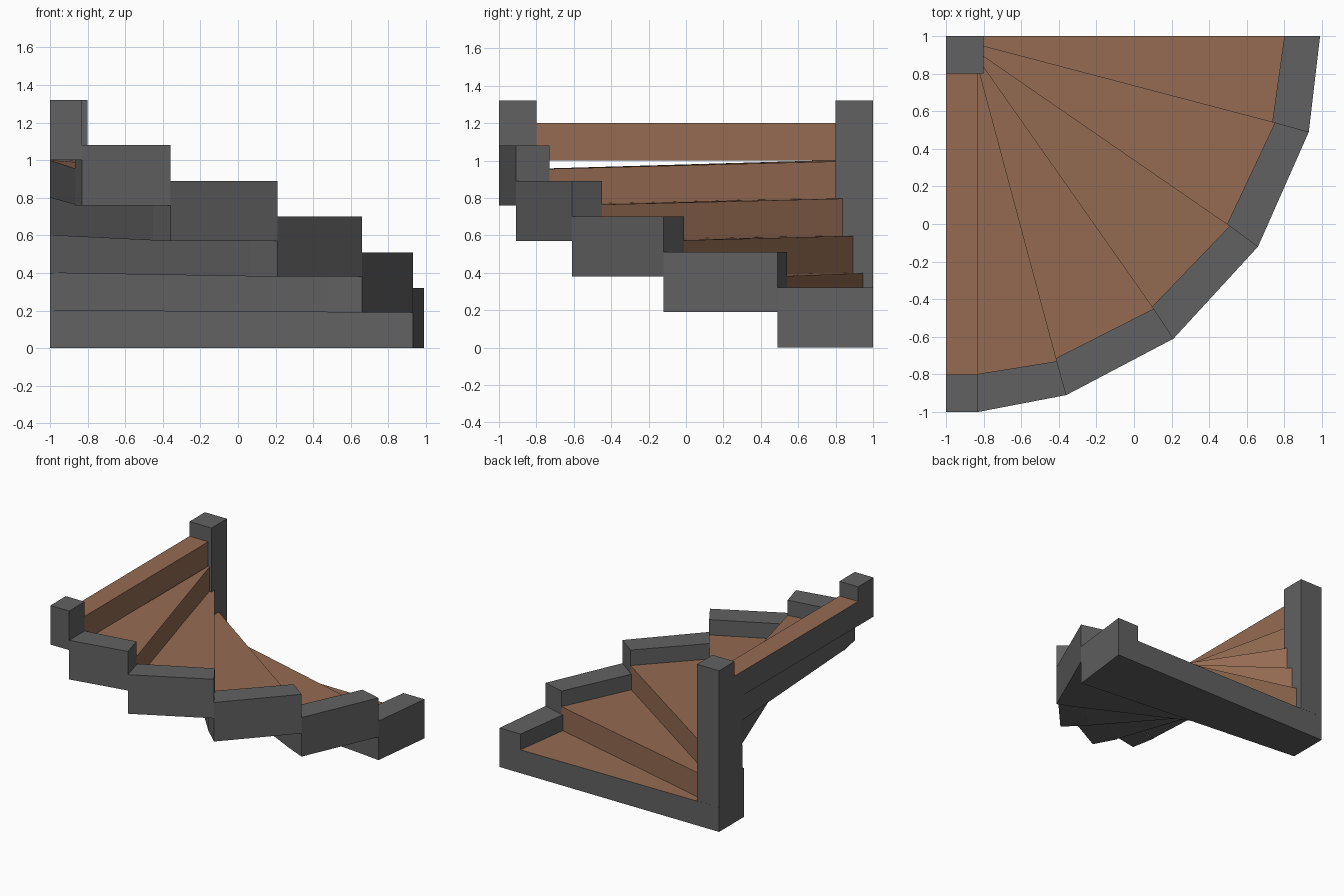
import bpy, bmesh
from mathutils import Vector

if "Cube" in bpy.data.objects:
    bpy.data.objects.remove(bpy.data.objects["Cube"])


def material(name, rgb):
    m = bpy.data.materials.new(name)
    m.diffuse_color = (*rgb, 1)
    m.use_nodes = True
    m.node_tree.nodes["Principled BSDF"].inputs["Base Color"].default_value = m.diffuse_color
    return m


STONE = material("stone_grey", (0.12, 0.12, 0.12))
WOOD = material("wood_brown", (0.30, 0.147, 0.084))


def prism(name, ring, low, high, skip=(), brown=(), brown_top=False, raised=None):
    """Clockwise ring with a bottom and top height per corner.
    skip / brown: side indices left open / in wood; raised: (side, z, z) lifts a side's foot."""
    bm = bmesh.new()
    b = [bm.verts.new((*p, z)) for p, z in zip(ring, low)]
    t = [bm.verts.new((*p, z)) for p, z in zip(ring, high)]
    n = len(ring)
    bm.faces.new(b)
    bm.faces.new(t[::-1]).material_index = int(brown_top)
    for i in range(n):
        if i in skip:
            continue
        j = (i + 1) % n
        foot_i, foot_j = b[i], b[j]
        if raised and raised[0] == i:
            foot_i = bm.verts.new((*ring[i], raised[1]))
            foot_j = bm.verts.new((*ring[j], raised[2]))
        bm.faces.new((foot_i, t[i], t[j], foot_j)).material_index = int(i in brown)
    me = bpy.data.meshes.new(name)
    bm.to_mesh(me)
    bm.free()
    me.materials.append(STONE)
    me.materials.append(WOOD)
    bpy.context.collection.objects.link(bpy.data.objects.new(name, me))


def level(k, p):
    """Height of k risers at a plan point: treads dip slightly outwards."""
    if k == 0:
        return 0.0
    r = (Vector(p) - Vector((-1, 1))).length
    return k * (0.2 - 0.01 * max(0, (r - 0.32) / 1.68))


# plan of the winder: outer rim, inner rim, riser starts on the back wall, tail ends on the left wall
outer = [(0.99, 1), (0.93, 0.49), (0.66, -0.12), (0.21, -0.61), (-0.36, -0.91), (-0.83, -1)]
inner = [(0.80, 1), (0.75, 0.54), (0.51, -0.01), (0.105, -0.45), (-0.41, -0.73)]
start = [-1, -1, -0.955, -0.915, -0.873]
tail = [0.68, 0.68, 0.70, 0.715, 0.72]

# five tapered steps, each with a raised curb on the outer end
for k in range(5):
    fo, bo, fi = outer[k], outer[k + 1], inner[k]
    d = (Vector(bo) - Vector(fo)).normalized() * 0.2
    bi = (bo[0] + d.y, bo[1] - d.x)
    ring = [(start[k], 1), fi, bi, (-1, tail[k])]
    if start[k] > -1:
        ring.append((-1, 1))
    prism(f"tread_{k + 1}", ring, [level(k, p) for p in ring], [level(k + 1, p) for p in ring],
          skip=(1,), brown=(0,) if k else (), brown_top=True)
    z = 0.19 * k
    prism(f"curb_{k + 1}", [fi, fo, bo, bi], [z] * 4, [z + 0.32] * 4,
          raised=(3, level(k + 1, bi), level(k + 1, fi)))

# level top step and its curb
prism("top_tread", [(-1, 1), (-0.83, 1), (-0.83, -0.8), (-1, -0.8)], [1.0] * 4, [1.2] * 4,
      skip=(2,), brown=(1,), brown_top=True)
prism("top_curb", [(-1, -0.8), (-0.83, -0.8), (-0.83, -1), (-1, -1)], [1.0] * 4, [1.32] * 4,
      raised=(0, 1.2, 1.2))

# corner post standing on the first step
prism("corner_post", [(-1, 1), (-0.8, 1), (-0.8, 0.8), (-1, 0.8)], [0.2] * 4, [1.32] * 4)
